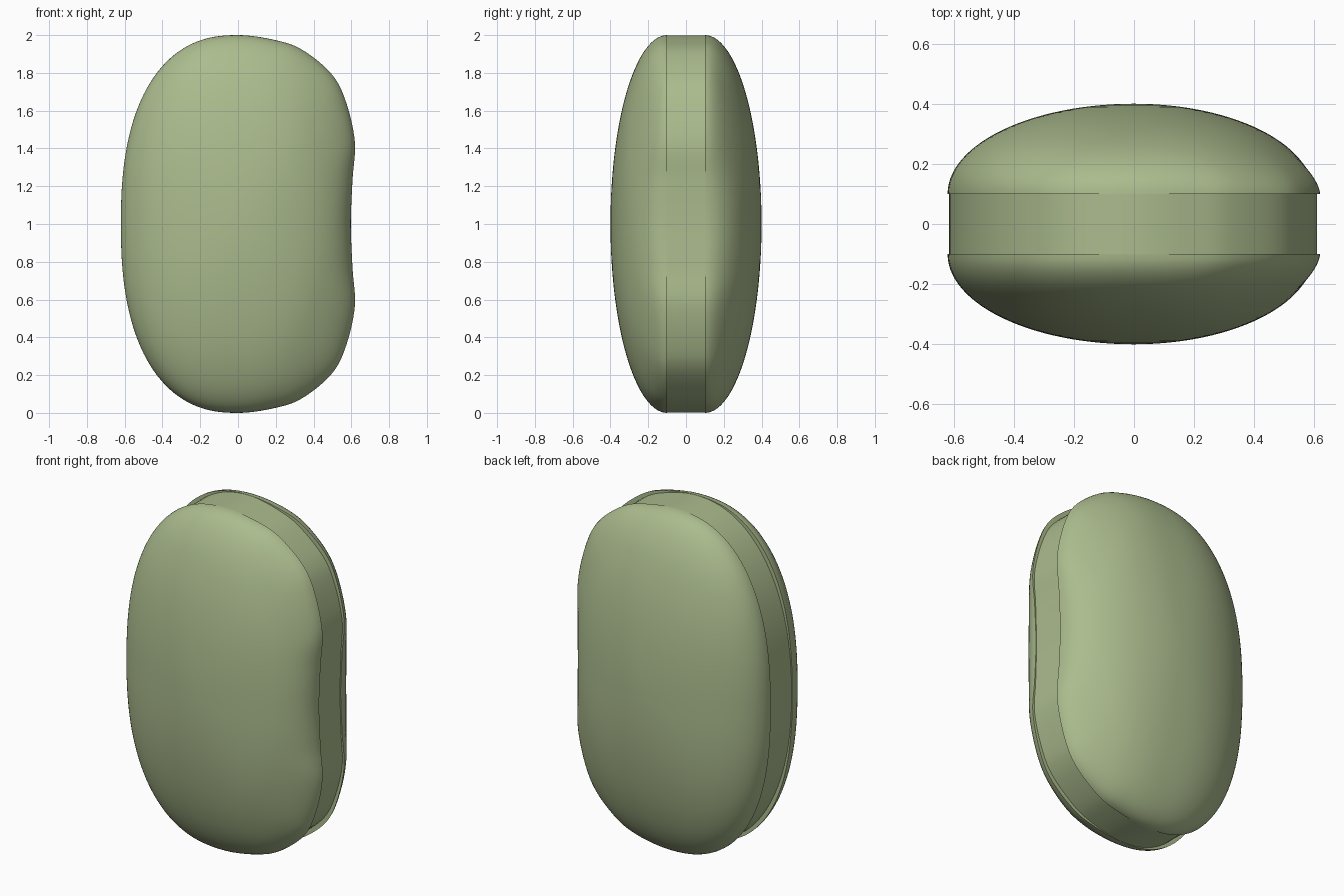
import bpy, bmesh, math

if "Cube" in bpy.data.objects:
    bpy.data.objects.remove(bpy.data.objects["Cube"])

# Right-hand contour of the bean (x, z - 1), from top down to the dent
UPPER = [(0, 1), (.2, .973), (.34, .922), (.49, .80), (.567, .66), (.618, .44), (.606, .23)]
RIGHT = UPPER + [(.597, 0)] + [(x, -z) for x, z in reversed(UPPER)]
POWER = 2.4
RINGS = 28


def superellipse(a, c, s):
    """Point of the rounded convex outline in direction (c, s)."""
    r = (abs(c) ** POWER + abs(s) ** POWER) ** (-1 / POWER)
    return a * c * r, s * r


def catmull(p0, p1, p2, p3, t):
    return tuple(.5 * (2 * b + (c - a) * t + (2 * a - 5 * b + 4 * c - d) * t * t
                       + (3 * b - a - 3 * c + d) * t ** 3)
                 for a, b, c, d in zip(p0, p1, p2, p3))


# Bean outline: smooth curve on the right, superellipse on the left
bean = []
pts = [(-.2, .973)] + RIGHT + [(-.2, -.973)]
for i in range(1, len(pts) - 2):
    bean += [catmull(*pts[i - 1:i + 3], k / 8) for k in range(8)]
for k in range(80):
    a = -math.pi / 2 - math.pi * k / 80
    bean.append(superellipse(.62, math.cos(a), math.sin(a)))

# Convex outline without the dent, and the slightly inset band outline
convex, band = [], []
for x, z in bean:
    d = math.hypot(x / .62, z)
    c, s = x / .62 / d, z / d
    convex.append(superellipse(.597 if x > 0 else .62, c, s))
    inset = .001 + .006 * c * c + .028 * (2 * c * s) ** 2
    band.append((x * (1 - inset / d), z * (1 - inset / d)))


def dome_ring(k, side):
    """Ring k of a dome; the dent fades out away from the rim."""
    th = math.pi / 2 * k / RINGS
    f = min(1, math.sin(th) / .6)
    f = f * f * (3 - 2 * f) * .5 + f * .5
    s = math.cos(th)
    return [((b[0] + (e[0] - b[0]) * f) * s, side * (.1 + .3 * math.sin(th)),
             1 + (b[1] + (e[1] - b[1]) * f) * s) for b, e in zip(bean, convex)]


# Loft: front dome, lip, recessed band, lip, back dome
rings = [dome_ring(k, -1) for k in range(RINGS - 1, -1, -1)]
rings += [[(x, y, 1 + z) for x, z in band] for y in (-.1, .1)]
rings += [dome_ring(k, 1) for k in range(RINGS)]

bm = bmesh.new()
loops = [[bm.verts.new(p) for p in ring] for ring in rings]
n = len(bean)
for a, b in zip(loops, loops[1:]):
    for i in range(n):
        j = (i + 1) % n
        bm.faces.new((a[i], a[j], b[j], b[i]))
for loop, y in ((loops[0], -.4), (loops[-1], .4)):
    tip = bm.verts.new((0, y, 1))
    for i in range(n):
        bm.faces.new((loop[i], loop[(i + 1) % n], tip))
bmesh.ops.recalc_face_normals(bm, faces=bm.faces)

mesh = bpy.data.meshes.new("bean_shell")
bm.to_mesh(mesh)
bm.free()
obj = bpy.data.objects.new("bean_shell", mesh)
bpy.context.collection.objects.link(obj)

mat = bpy.data.materials.new("sage_green")
mat.diffuse_color = (.41, .50, .27, 1)
mat.use_nodes = True
mat.node_tree.nodes["Principled BSDF"].inputs["Base Color"].default_value = mat.diffuse_color
mesh.materials.append(mat)

bpy.context.view_layer.objects.active = obj
obj.select_set(True)
bpy.ops.object.shade_smooth_by_angle(angle=math.radians(30))
